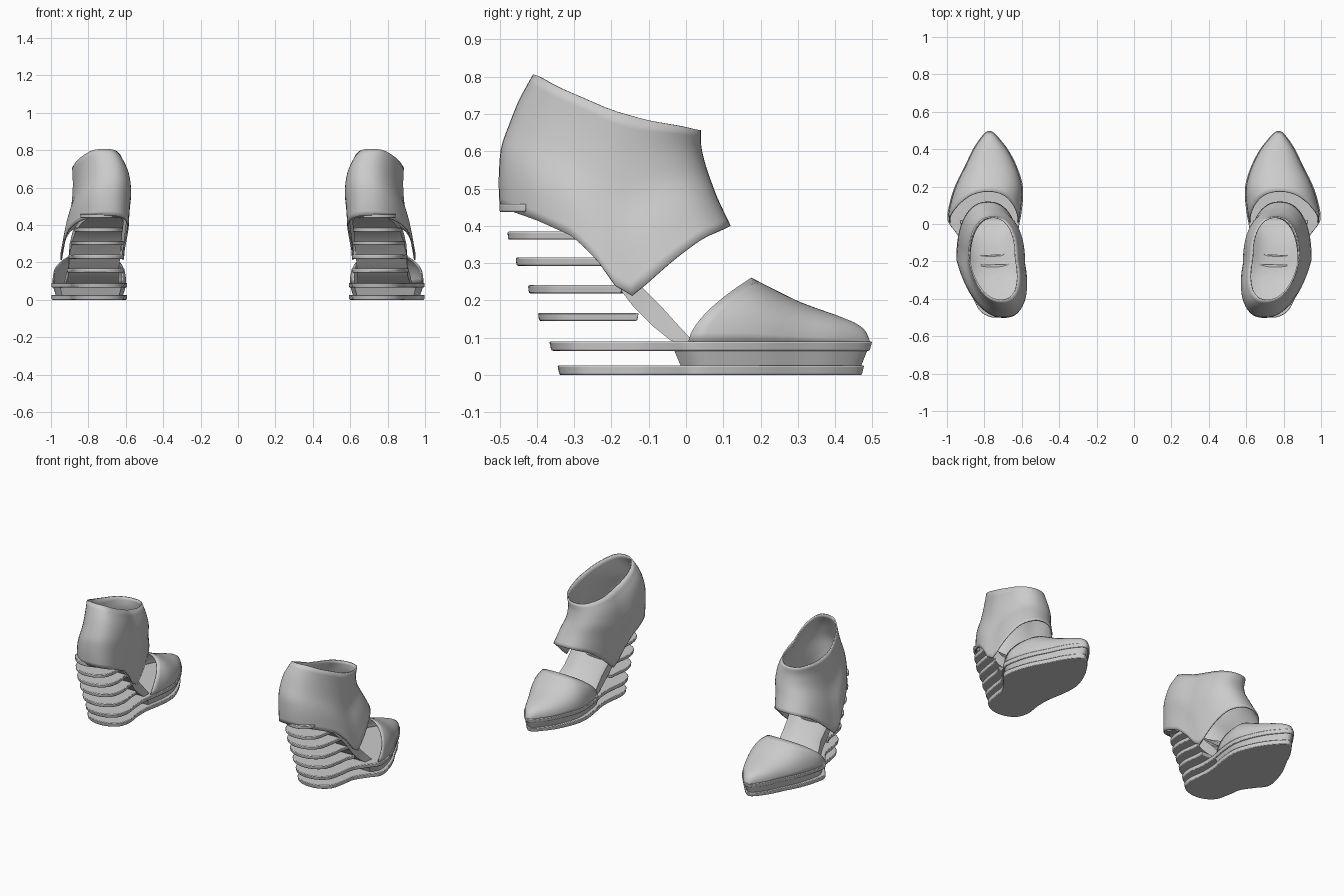
import bpy, bmesh, math

if "Cube" in bpy.data.objects:
    bpy.data.objects.remove(bpy.data.objects["Cube"])

grey = bpy.data.materials.new("soft_grey")
grey.diffuse_color = (0.6, 0.6, 0.6, 1)
grey.use_nodes = True
grey.node_tree.nodes["Principled BSDF"].inputs["Base Color"].default_value = grey.diffuse_color


def interp(table, v):
    """Linear lookup in a list of (key, value) pairs."""
    if v <= table[0][0]:
        return table[0][1]
    for (a, p), (b, q) in zip(table, table[1:]):
        if v <= b:
            return p + (q - p) * (v - a) / max(b - a, 1e-9)
    return table[-1][1]


def smooth(table, v, r):
    """Lookup averaged over a small window, to round off the corners."""
    return sum(interp(table, v + r * k / 3) for k in range(-3, 4)) / 7


def spline(pts, n, closed=True):
    """Catmull-Rom curve through the points."""
    out, c = [], len(pts)
    for i in range(c):
        p = [pts[(i + k) % c] for k in (-1, 0, 1, 2)]
        for j in range(n):
            t = j / n
            out.append(tuple(0.5 * (2 * b + (d - a) * t + (2 * a - 5 * b + 4 * d - e) * t * t
                             + (3 * b - a - 3 * d + e) * t ** 3) for a, b, d, e in zip(*p)))
    return out


def finish(name, bm, angle=40, solid=0, bevel=0):
    """Make a mirrored pair of the part and shade it."""
    bmesh.ops.remove_doubles(bm, verts=bm.verts, dist=1e-5)
    bmesh.ops.recalc_face_normals(bm, faces=bm.faces)
    me = bpy.data.meshes.new(name)
    bm.to_mesh(me)
    bm.free()
    me.materials.append(grey)
    ob = bpy.data.objects.new(name, me)
    bpy.context.collection.objects.link(ob)
    bpy.ops.object.select_all(action='DESELECT')
    ob.select_set(True)
    bpy.context.view_layer.objects.active = ob
    bpy.ops.object.shade_smooth_by_angle(angle=math.radians(angle))
    if solid:
        m = ob.modifiers.new("thickness", 'SOLIDIFY')
        m.thickness, m.offset = solid, -1
    if bevel:
        m = ob.modifiers.new("soft_edge", 'BEVEL')
        m.width, m.segments = bevel, 2
    ob.modifiers.new("pair", 'MIRROR').use_mirror_merge = False
    return ob


def loft(name, rings, closed=True, caps=False, **kw):
    bm = bmesh.new()
    vs = [[bm.verts.new(p) for p in r] for r in rings]
    n = len(vs[0])
    for a, b in zip(vs, vs[1:]):
        for i in range(n if closed else n - 1):
            j = (i + 1) % n
            bm.faces.new((a[i], a[j], b[j], b[i]))
    if caps:
        bm.faces.new(vs[0])
        bm.faces.new(vs[-1])
    return finish(name, bm, **kw)


def slab(name, outline, z0, z1, taper, bevel=0.004):
    """Flat plate whose underside is slightly smaller than its top."""
    cx = sum(p[0] for p in outline) / len(outline)
    cy = sum(p[1] for p in outline) / len(outline)
    low = [(cx + (x - cx) * taper, cy + (y - cy) * taper, z0) for x, y in outline]
    return loft(name, [low, [(x, y, z1) for x, y in outline]], caps=True, bevel=bevel)


# Sole outline, toe towards +y
sole = spline([(.775, .5), (.70, .435), (.645, .35), (.605, .25), (.592, .17), (.60, .07),
               (.618, -.04), (.618, -.14), (.607, -.24), (.63, -.32), (.70, -.362), (.79, -.36),
               (.86, -.31), (.885, -.22), (.90, -.13), (.95, -.05), (.997, .02), (.987, .11),
               (.955, .21), (.905, .31), (.85, .42)], 5)
slab("upper_sole_plate", sole, .065, .09, .985)
slab("lower_sole_plate", [(x, .07 + (y - .07) * .95) for x, y in sole], 0, .026, .985)
slab("midsole_block", [(.785 + (x - .785) * .95, .07 + (y - .07) * .97) for x, y in sole if y > -.04],
     .024, .068, .93, 0)

# Floating heel slats: z, backward shift, front end, width factor
for i, (z, dy, front, k) in enumerate([(.145, -.03, -.12, 1), (.219, -.057, -.155, 1),
                                       (.293, -.09, -.21, .97), (.363, -.112, -.29, .93),
                                       (.437, -.134, -.42, .85)]):
    pts = [(.72 + (x - .72) * k, y + dy) for x, y in sole if y + dy < front]
    slab(f"heel_slat_{i + 1}", pts, z, z + .022, .975)

# Ankle upper: lofted from the pointed hem up to the sloping collar
hem = [(-.5, .45), (-.4, .415), (-.3, .37), (-.24, .31), (-.2, .255), (-.16, .2), (-.1, .25),
       (-.05, .295), (0, .335), (.05, .37), (.12, .40)]
collar = [(-.41, .81), (-.35, .775), (-.2, .71), (-.1, .682), (0, .665), (.04, .655)]
SHAPE = {  # height fraction: inner x, outer x, back y, front y, heel skew
    "xin": [(0, .61), (.3, .595), (.55, .58), (.8, .592), (1, .63)],
    "xout": [(0, .95), (.3, .925), (.55, .89), (.8, .882), (1, .887)],
    "back": [(0, -.5), (.2, -.503), (.45, -.498), (.8, -.45), (1, -.41)],
    "front": [(0, .12), (.3, .083), (.6, .055), (.82, .04), (1, .04)],
    "skew": [(0, .27), (.5, .18), (1, .2)]}
N, ROWS = 56, 14
rings = []
for r in range(ROWS + 1):
    t = r / ROWS
    xi, xo, yb, yf, sk = (interp(SHAPE[k], t) if r in (0, ROWS) else smooth(SHAPE[k], t, .07)
                          for k in ("xin", "xout", "back", "front", "skew"))
    cx, cy, rx, ry = (xi + xo) / 2, (yb + yf) / 2, (xo - xi) / 2, (yf - yb) / 2
    ring = []
    for i in range(N):
        a = 2 * math.pi * i / N
        c, s = math.cos(a), math.sin(a)
        x = cx + rx * math.copysign(abs(c) ** .87, c)
        u = math.copysign(abs(s) ** .87, s)
        y = cy + ry * u
        zb = interp(hem, -.19 + .31 * u)
        zt = smooth(collar, -.185 + .225 * u, .02)
        ring.append((x + sk * min(0, y - cy), y, zb + (zt - zb) * t))
    rings.append(ring)
loft("ankle_upper", rings, solid=.008, angle=60)

# Footbed: dished strip running from the heel seat down the arch to the ball
bed = [(-.49, .457, .66, .75), (-.45, .445, .622, .80), (-.38, .418, .612, .835),
       (-.3, .38, .618, .865), (-.24, .32, .622, .885), (-.19, .255, .628, .90),
       (-.14, .19, .635, .905), (-.09, .14, .64, .905), (-.04, .10, .64, .92), (.02, .082, .64, .93)]
rings = []
for y, z, x0, x1 in bed:
    top, bottom = [], []
    for j in range(11):
        f = j / 10
        lift = .035 * abs(2 * f - 1) ** 3 * min(1, max(0, (.02 - y) / .08)) * (1 if y > -.3 else .3)
        x = x0 + (x1 - x0) * f
        top.append((x, y + lift * .7, z + .008 + lift))
        bottom.append((x, y, z - .008))
    rings.append(top + bottom[::-1])
loft("footbed", rings, caps=True, angle=50)

# Toe cap: domed shell with a scooped rear opening
left = sorted((y, x) for x, y in sole if x <= .776 and y > -.1)
right = sorted((y, x) for x, y in sole if x >= .774 and y > -.1)
height = [(.175, .175), (.25, .137), (.3, .112), (.35, .093), (.4, .076), (.45, .056),
          (.475, .04), (.488, .022), (.494, 0)]
rings = []
for r in range(19):
    s = 1 - (1 - r / 18) ** 1.6
    ring = []
    for j in range(33):
        a = math.pi * j / 32
        c, sn = math.cos(a), max(0, math.sin(a))
        rear = .005 + .17 * sn ** 1.3
        y = rear + (.494 - rear) * s
        xl, xr = interp(left, y) + .006, interp(right, y) - .006
        x = (xl + xr) / 2 + (xr - xl) / 2 * math.copysign(abs(c) ** .9, c)
        ring.append((x, y, .086 + interp(height, y) * sn ** .8))
    rings.append(ring)
loft("toe_cap", rings, closed=False, solid=.006, angle=60)
